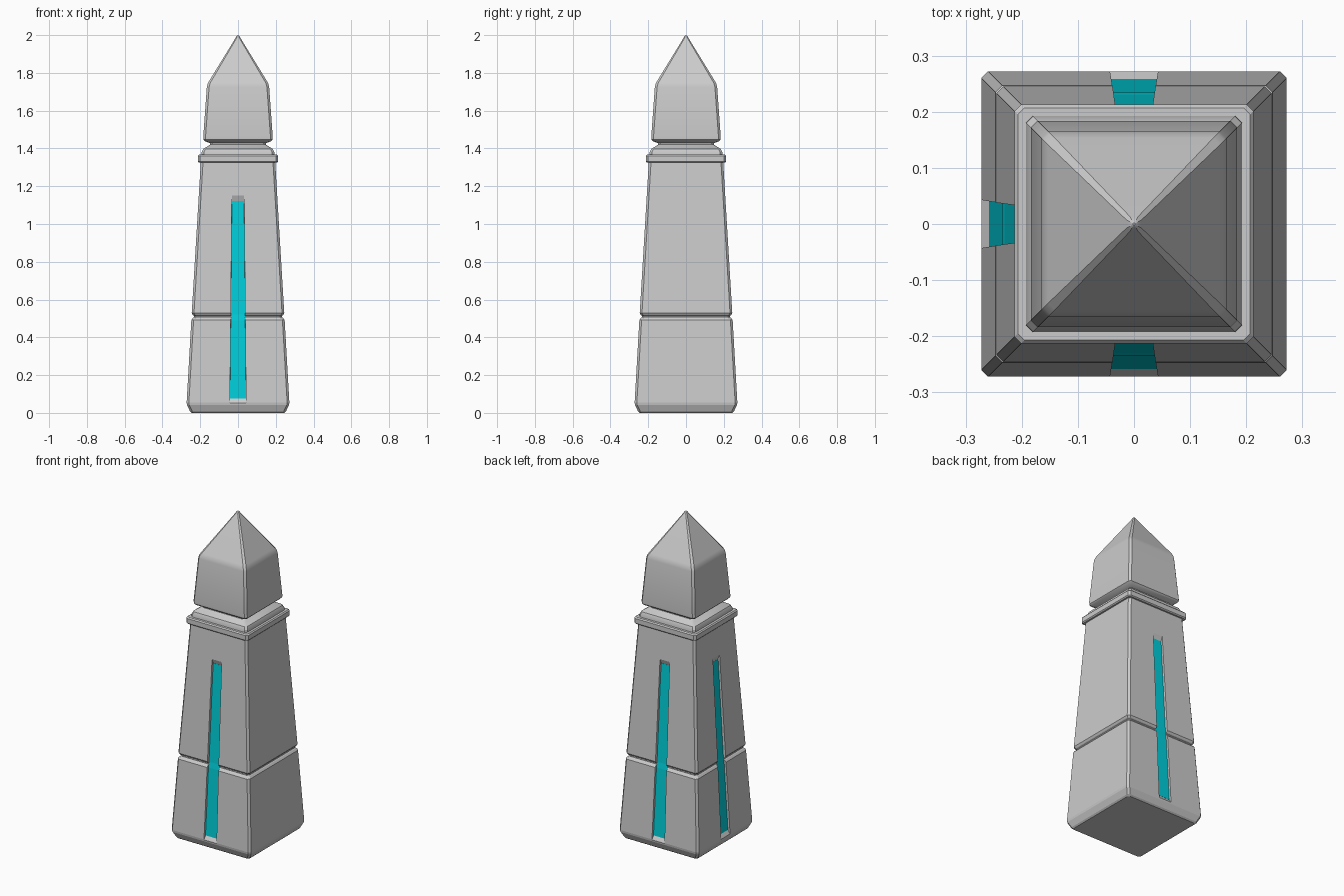
import bpy, bmesh, math
from mathutils import Matrix

if "Cube" in bpy.data.objects:
    bpy.data.objects.remove(bpy.data.objects["Cube"])


def finish(name, bm):
    bmesh.ops.recalc_face_normals(bm, faces=bm.faces)
    me = bpy.data.meshes.new(name)
    bm.to_mesh(me)
    bm.free()
    ob = bpy.data.objects.new(name, me)
    bpy.context.collection.objects.link(ob)
    return ob


def loft(name, rings):
    """Skin between rings of points, with capped ends."""
    bm = bmesh.new()
    rows = [[bm.verts.new(p) for p in r] for r in rings]
    n = len(rows[0])
    for a, b in zip(rows, rows[1:]):
        for i in range(n):
            j = (i + 1) % n
            bm.faces.new((a[i], a[j], b[j], b[i]))
    bm.faces.new(rows[0])
    bm.faces.new(rows[-1])
    return finish(name, bm)


def square(z, h, c):
    """Square of half width h with corners chamfered by c."""
    k = h - c
    return [(x, y, z) for x, y in ((h, -k), (h, k), (k, h), (-k, h),
                                   (-h, k), (-h, -k), (-k, -h), (k, -h))]


def select(ob):
    bpy.ops.object.select_all(action='DESELECT')
    ob.select_set(True)
    bpy.context.view_layer.objects.active = ob


glow = bpy.data.materials.new("cyan")
glow.diffuse_color = (0.0, 0.62, 0.7, 1)
glow.use_nodes = True
glow.node_tree.nodes["Principled BSDF"].inputs["Base Color"].default_value = glow.diffuse_color

# tapered shaft with a groove
C = 0.012
shaft = loft("shaft", [square(z, h, C) for z, h in (
    (0, 0.245), (0.008, 0.254), (0.042, 0.27), (0.055, 0.272), (0.492, 0.247),
    (0.503, 0.238), (0.507, 0.232), (0.513, 0.232), (0.517, 0.238),
    (0.528, 0.245), (1.345, 0.196))])

# collar band
loft("collar_band", [square(z, h, C) for z, h in (
    (1.325, 0.19), (1.325, 0.207), (1.331, 0.213), (1.360, 0.213),
    (1.367, 0.207), (1.367, 0.17))])

# neck and pointed head
head = loft("pointed_head", [square(z, h, c) for z, h, c in (
    (1.35, 0.193, C), (1.38, 0.192, C), (1.397, 0.184, C), (1.42, 0.148, C),
    (1.428, 0.148, C), (1.438, 0.174, C), (1.447, 0.183, C), (1.46, 0.184, C),
    (1.725, 0.165, C), (1.742, 0.161, C), (1.757, 0.153, C),
    (1.985, 0.013, 0.006), (1.996, 0.007, 0.003), (2.0, 0.002, 0.001))])

# slot path: inner z, inner depth, outer z, outer depth, half width
SLOT = ((0.075, 0.257, -0.003, 0.307, 0.042),
        (0.488, 0.234, 0.488, 0.30, 0.038),
        (0.522, 0.229, 0.522, 0.30, 0.0375),
        (1.122, 0.197, 1.242, 0.242, 0.032))

# recessed slots with glowing strips on front, back and left
for side, angle in (("front", 0), ("back", 180), ("left", -90)):
    turn = Matrix.Rotation(math.radians(angle), 4, 'Z')
    cutter = loft("slot_cutter", [
        [(-w, -yi, zi), (w, -yi, zi), (w + 0.003, -yo, zo), (-w - 0.003, -yo, zo)]
        for zi, yi, zo, yo, w in SLOT])
    cutter.data.transform(turn)
    cutter.hide_render = True
    select(shaft)
    mod = shaft.modifiers.new("slot", 'BOOLEAN')
    mod.operation = 'DIFFERENCE'
    mod.solver = 'EXACT'
    mod.object = cutter
    bpy.ops.object.modifier_apply(modifier=mod.name)
    bpy.data.objects.remove(cutter)

    strip = loft(side + "_light_strip", [
        [(-w, -yi - 0.001, zi), (w, -yi - 0.001, zi), (w, -yi + 0.01, zi), (-w, -yi + 0.01, zi)]
        for zi, yi, zo, yo, w in SLOT])
    strip.data.transform(turn)
    strip.data.materials.append(glow)

# soften only the rounded shoulder of the head
select(head)
bpy.ops.object.shade_smooth_by_angle(angle=math.radians(25))
